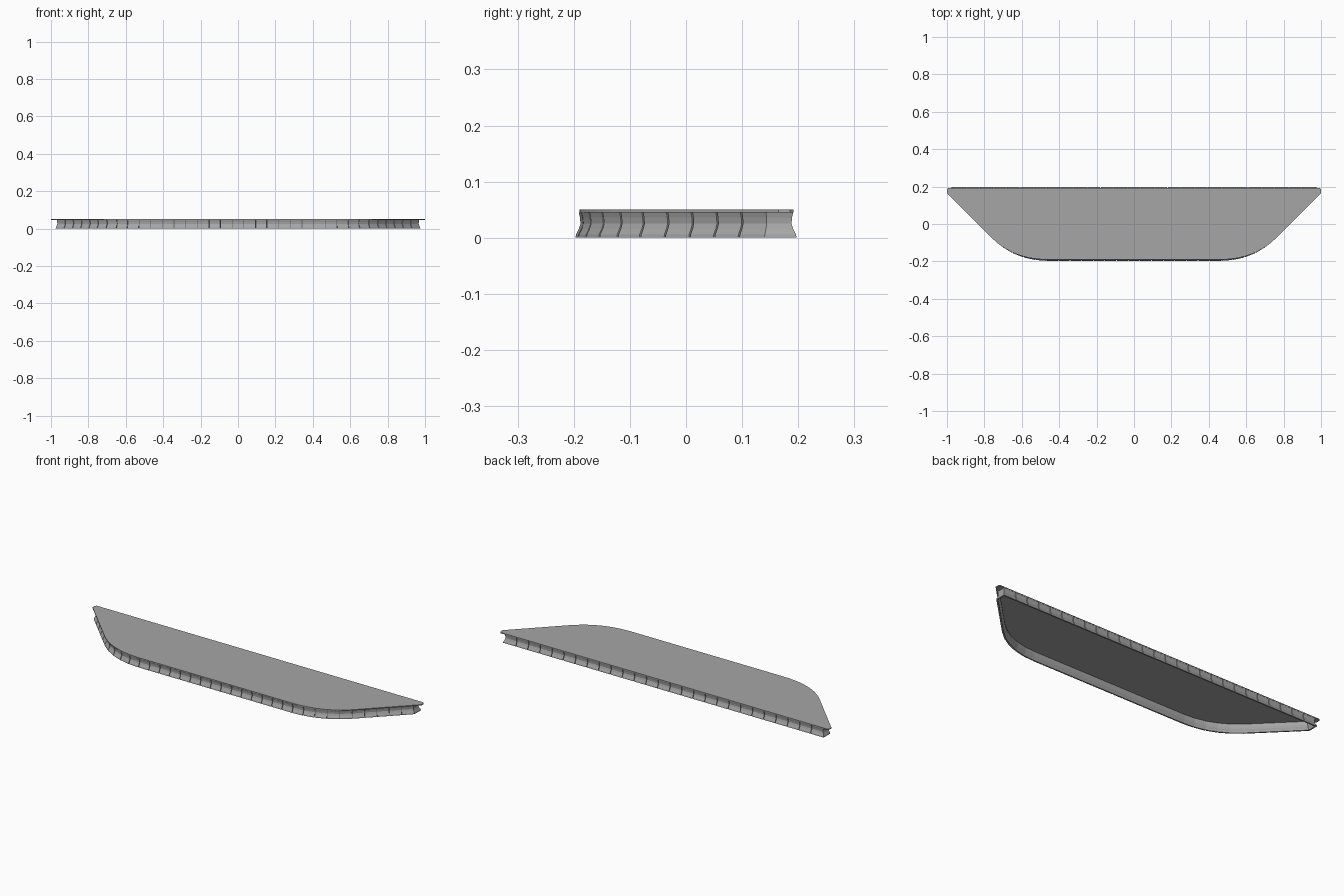
import bpy, bmesh
from mathutils import Vector

cube = bpy.data.objects.get("Cube")
if cube:
    bpy.data.objects.remove(cube)


def material(name, grey):
    m = bpy.data.materials.new(name)
    m.use_nodes = True
    col = (grey, grey, grey, 1)
    m.diffuse_color = col
    m.node_tree.nodes["Principled BSDF"].inputs["Base Color"].default_value = col
    return m


GREY = material("stone grey", 0.38)
DARK = material("seam grey", 0.12)


def finish(name, bm, mats):
    bmesh.ops.recalc_face_normals(bm, faces=bm.faces)
    mesh = bpy.data.meshes.new(name)
    bm.to_mesh(mesh)
    bm.free()
    for m in mats:
        mesh.materials.append(m)
    obj = bpy.data.objects.new(name, mesh)
    bpy.context.collection.objects.link(obj)
    return obj


def front_edge(start, p0, p1, p2, steps):
    """Rounded front outline, left to right: slanted side, curve, straight."""
    a, b, c = Vector(p0), Vector(p1), Vector(p2)
    right = [Vector(start)]
    for i in range(steps + 1):
        t = i / steps
        right.append(a * (1 - t) ** 2 + b * 2 * t * (1 - t) + c * t * t)
    left = [Vector((-p.x, p.y)) for p in right]
    return left + right[::-1]


# Deck: thin slab with slanted sides and rounded front corners
TOP, DECK = 0.05, 0.045
outline = front_edge((1, 0.165), (0.76, -0.075), (0.645, -0.19), (0.46, -0.19), 10)
outline += [Vector((1, 0.185)), Vector((0.994, 0.192)),
            Vector((-0.994, 0.192)), Vector((-1, 0.185))]
bm = bmesh.new()
face = bm.faces.new([bm.verts.new((p.x, p.y, DECK)) for p in outline])
ext = bmesh.ops.extrude_face_region(bm, geom=[face], use_keep_orig=True)
top_verts = [v for v in ext["geom"] if isinstance(v, bmesh.types.BMVert)]
bmesh.ops.translate(bm, verts=top_verts, vec=(0, 0, TOP - DECK))
finish("deck", bm, [GREY])


# Skirt: flared panels separated by narrow grooves, open underneath
def point_at(path, s):
    for a, b in zip(path, path[1:]):
        d = (b - a).length
        if s <= d:
            return a.lerp(b, s / d)
        s -= d
    return path[-1].copy()


def stations(path, pitch, seam=0.0018):
    """Points along a run with a flag for those sunk into a groove."""
    length = sum((b - a).length for a, b in zip(path, path[1:]))
    count = max(1, round(length / pitch))
    out = [(path[0], False)]
    for i in range(1, count):
        s = length * i / count
        for k, sunk in ((-1, False), (-0.8, True), (0.8, True), (1, False)):
            out.append((point_at(path, s + k * seam), sunk))
    return out


EX, EY, BACK = 0.968, 0.143, 0.19
front = front_edge((EX, EY), (0.755, -0.07), (0.635, -0.19), (0.46, -0.19), 30)
corners = [Vector(p) for p in ((EX, EY), (EX, BACK), (-EX, BACK), (-EX, EY))]
ring = stations(front, 0.063)
ring += stations(corners[0:2], 1)
ring += stations(corners[1:3], 0.0715)
ring += stations(corners[2:4], 1)

# Outer profile as (offset, height): pinched waist, flared foot
outer = [(0.001, DECK), (-0.001, 0.036), (-0.002, 0.025),
         (0.001, 0.016), (0.006, 0.006), (0.007, 0)]
THICK, GROOVE = 0.008, 0.004

bm = bmesh.new()
loops = []
n = len(ring)
for i, (p, sunk) in enumerate(ring):
    t1 = (p - ring[i - 1][0]).normalized()
    t2 = (ring[(i + 1) % n][0] - p).normalized()
    n1, n2 = Vector((t1.y, -t1.x)), Vector((t2.y, -t2.x))
    miter = (n1 + n2) / (1 + n1.dot(n2))
    depth = GROOVE if sunk else 0
    section = [(o - depth, z) for o, z in outer]
    section += [(o - THICK, z) for o, z in reversed(outer)]
    loops.append([bm.verts.new((*(p + miter * o), z)) for o, z in section])

m = len(loops[0])
for i in range(n):
    a, b = loops[i], loops[(i + 1) % n]
    in_groove = ring[i][1] and ring[(i + 1) % n][1]
    for j in range(m):
        k = (j + 1) % m
        f = bm.faces.new((a[j], b[j], b[k], a[k]))
        if in_groove and j < len(outer) - 1:
            f.material_index = 1
finish("panelled_skirt", bm, [GREY, DARK])
